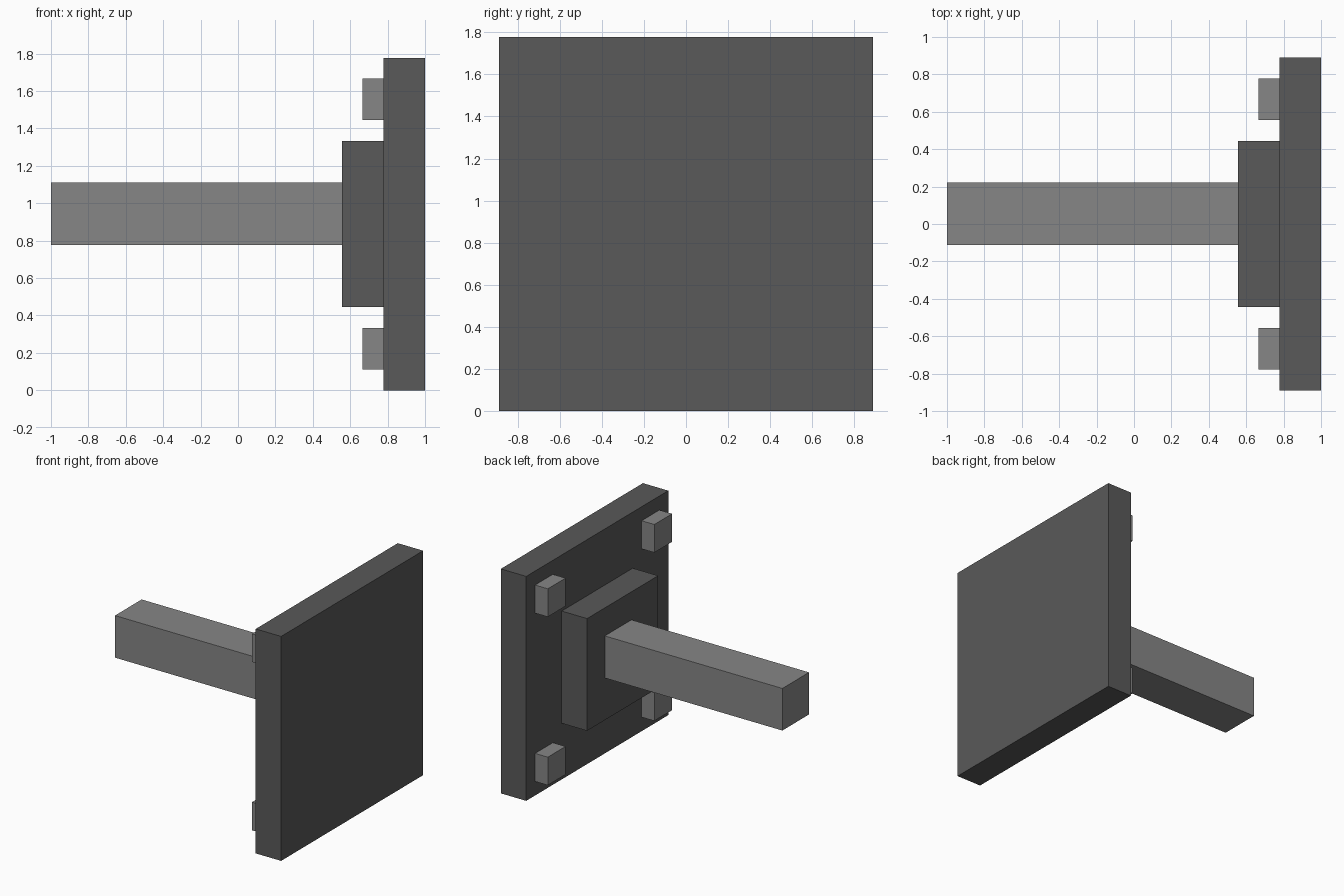
import bpy

cube = bpy.data.objects.get("Cube")
if cube:
    bpy.data.objects.remove(cube, do_unlink=True)

U = 1 / 9  # grid unit: the model is 18 units long


def material(name, value):
    mat = bpy.data.materials.new(name)
    mat.use_nodes = True
    colour = (value, value, value, 1)
    mat.diffuse_color = colour
    mat.node_tree.nodes["Principled BSDF"].inputs["Base Color"].default_value = colour
    return mat


def box(name, low, high, mat):
    """Box between two corners given in grid units."""
    centre = [(a + b) / 2 * U for a, b in zip(low, high)]
    bpy.ops.mesh.primitive_cube_add(size=1, location=centre)
    ob = bpy.context.object
    ob.name = name
    ob.scale = [(b - a) * U for a, b in zip(low, high)]
    bpy.ops.object.transform_apply(location=False, rotation=False, scale=True)
    ob.data.materials.append(mat)
    return ob


dark = material("dark grey", 0.10)
light = material("mid grey", 0.24)

# Large square plate and the smaller mounting block behind it
box("plate", (7, -8, 0), (9, 8, 16), dark)
box("mounting_block", (5, -4, 4), (7, 4, 12), dark)

# Arm, set slightly off centre
box("arm", (-9, -1, 7), (5, 2, 10), light)

# Four corner bolts
for side, y in (("front", -7), ("back", 5)):
    for level, z in (("lower", 1), ("upper", 13)):
        box(f"{level}_{side}_bolt", (6, y, z), (7, y + 2, z + 2), light)
